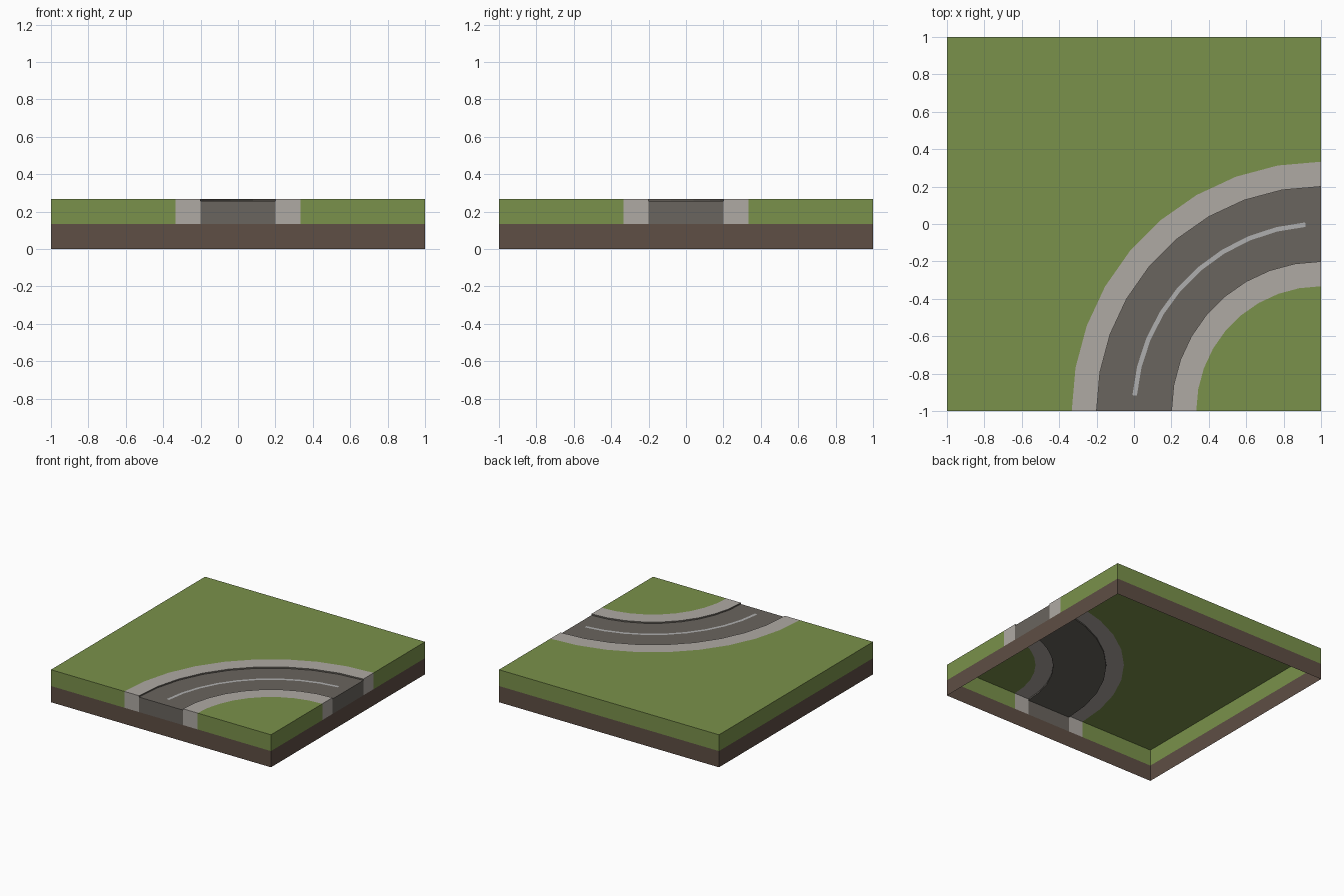
import bpy, bmesh
from math import sin, cos, radians

if "Cube" in bpy.data.objects:
    bpy.data.objects.remove(bpy.data.objects["Cube"])

TOP, MID, ROAD = 0.267, 0.133, 0.256


def arc(r, a0=0, a1=90, n=9):
    """Arc round the (1, -1) corner, from the front edge to the right edge."""
    ang = [radians(a0 + (a1 - a0) * i / n) for i in range(n + 1)]
    return [(1 - r * cos(a), -1 + r * sin(a)) for a in ang]


class Part:
    def __init__(self, name, colour):
        self.name, self.colour, self.bm = name, colour, bmesh.new()

    def face(self, pts):
        self.bm.faces.new([self.bm.verts.new(p) for p in pts])

    def flat(self, pts, z):
        self.face([(x, y, z) for x, y in pts])

    def wall(self, path, z0, z1):
        # outside lies to the right of the path
        for (ax, ay), (bx, by) in zip(path, path[1:]):
            self.face([(ax, ay, z0), (bx, by, z0), (bx, by, z1), (ax, ay, z1)])

    def band(self, inner, outer, z):
        for i in range(len(inner) - 1):
            self.flat([outer[i], inner[i], inner[i + 1], outer[i + 1]], z)

    def finish(self):
        bmesh.ops.remove_doubles(self.bm, verts=self.bm.verts, dist=1e-5)
        me = bpy.data.meshes.new(self.name)
        self.bm.to_mesh(me)
        self.bm.free()
        mat = bpy.data.materials.new(self.name)
        mat.diffuse_color = (*self.colour, 1)
        mat.use_nodes = True
        mat.node_tree.nodes["Principled BSDF"].inputs["Base Color"].default_value = mat.diffuse_color
        me.materials.append(mat)
        bpy.context.collection.objects.link(bpy.data.objects.new(self.name, me))


# Curve boundaries, from the inside of the bend outwards
k_in, r_in, r_out, k_out = [arc(r) for r in (0.667, 0.8, 1.2, 1.333)]

# Soil skirt, open underneath
soil = Part("soil", (0.112, 0.077, 0.058))
soil.wall([(-1, -1), (1, -1), (1, 1), (-1, 1), (-1, -1)], 0, MID)
soil.finish()

# Grass on both sides of the bend
grass = Part("grass", (0.195, 0.285, 0.07))
outside = [k_out[-1], (1, 1), (-1, 1), (-1, -1), k_out[0]]
inside = [k_in[0], (1, -1), k_in[-1]]
grass.flat(outside + k_out[1:-1], TOP)
grass.flat(inside + k_in[-2:0:-1], TOP)
grass.wall(outside, MID, TOP)
grass.wall(inside, MID, TOP)
grass.finish()

# Pavements with a low step down to the road
pavement = Part("pavement", (0.43, 0.40, 0.37))
for a, b in ((k_in, r_in), (r_out, k_out)):
    pavement.band(a, b, TOP)
    pavement.wall([b[0], a[0]], MID, TOP)
    pavement.wall([a[-1], b[-1]], MID, TOP)
pavement.finish()

# Road surface, its ends and the dark step faces
road = Part("road", (0.142, 0.129, 0.112))
road.band(r_in, r_out, ROAD)
road.wall([r_out[0], r_in[0]], MID, ROAD)
road.wall([r_in[-1], r_out[-1]], MID, ROAD)
road.wall(r_out, ROAD, TOP)
road.wall(r_in[::-1], ROAD, TOP)
road.finish()

# Painted centre line
line = Part("centre_line", (0.43, 0.43, 0.43))
line.band(arc(0.988, 4.8, 85.2), arc(1.012, 4.8, 85.2), ROAD + 0.003)
line.finish()
